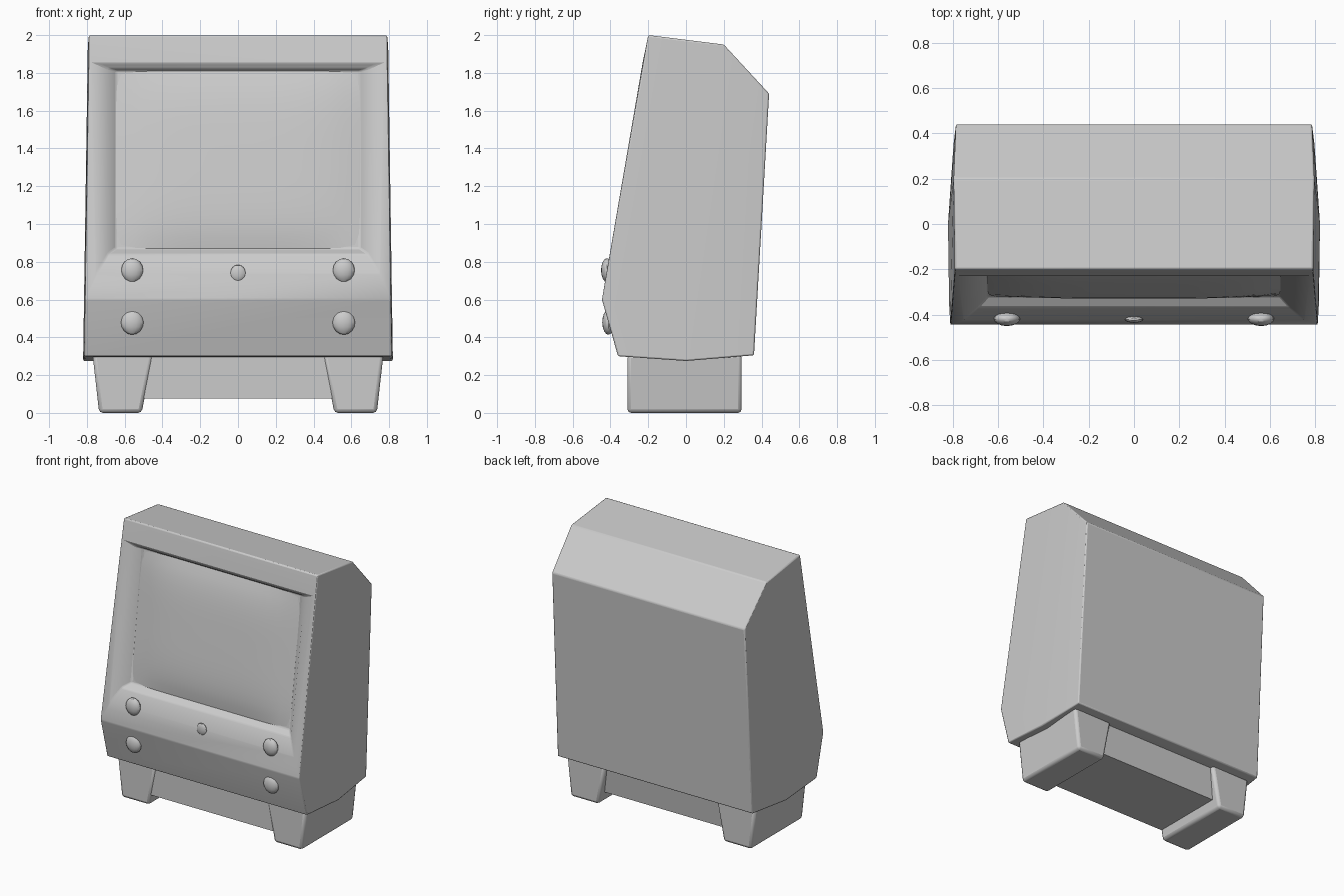
import bpy, bmesh, math
from mathutils import Vector

old = bpy.data.objects.get("Cube")
if old:
    bpy.data.objects.remove(old, do_unlink=True)

grey = bpy.data.materials.new("plain grey")
grey.use_nodes = True
colour = (0.6, 0.6, 0.6, 1)
grey.diffuse_color = colour
grey.node_tree.nodes["Principled BSDF"].inputs["Base Color"].default_value = colour


def finish(name, bm, bevel=0.0, angle=30):
    bmesh.ops.recalc_face_normals(bm, faces=bm.faces)
    mesh = bpy.data.meshes.new(name)
    bm.to_mesh(mesh)
    bm.free()
    ob = bpy.data.objects.new(name, mesh)
    bpy.context.collection.objects.link(ob)
    mesh.materials.append(grey)
    if bevel:
        mod = ob.modifiers.new("soft edges", "BEVEL")
        mod.width, mod.segments, mod.limit_method = bevel, 2, "ANGLE"
        mod.angle_limit = math.radians(25)
    bpy.ops.object.select_all(action="DESELECT")
    ob.select_set(True)
    bpy.context.view_layer.objects.active = ob
    bpy.ops.object.shade_smooth_by_angle(angle=math.radians(angle))
    return ob


def front_y(z):
    """Depth of the sloping front at height z."""
    return -0.2 - (2.0 - z) * 0.245 / 1.4 if z > 0.6 else -0.445 + (0.6 - z) * 0.28


# Cabinet: side outline as (half width, y, z), widest along the side seam
outline = [(0.79, -0.2, 2.0), (0.81, -0.445, 0.6), (0.815, -0.36, 0.3),
           (0.82, 0.0, 0.275), (0.795, 0.36, 0.305), (0.785, 0.44, 1.69),
           (0.795, 0.2, 1.95)]
bm = bmesh.new()
left, right = ([bm.verts.new((s * x, y, z)) for x, y, z in outline] for s in (1, -1))
for side in (left, right):
    bm.faces.new([side[i] for i in (0, 1, 2, 3, 6)])
    bm.faces.new([side[i] for i in (3, 4, 5, 6)])
for i in range(1, 7):
    j = (i + 1) % 7
    bm.faces.new([left[i], left[j], right[j], right[i]])

# Screen surround: nested rings (half width, top, bottom, top depth, bottom depth)
previous = [right[0], left[0], left[1], right[1]]
for w, top, low, d_top, d_low in [(0.75, 1.85, 0.74, 0, 0),
                                  (0.69, 1.825, 0.84, 0.02, 0.035),
                                  (0.645, 1.81, 0.87, 0.05, 0.08)]:
    ring = [bm.verts.new((x, front_y(z) + d, z)) for x, z, d in
            ((-w, top, d_top), (w, top, d_top), (w, low, d_low), (-w, low, d_low))]
    for i in range(4):
        j = (i + 1) % 4
        bm.faces.new([previous[i], previous[j], ring[j], ring[i]])
    previous = ring
bm.faces.new(previous)
finish("cabinet", bm, 0.008)

# Gently bulging screen with softened corners
bm = bmesh.new()
bmesh.ops.create_grid(bm, x_segments=16, y_segments=16, size=1)
for v in bm.verts:
    u, t = v.co.x, v.co.y
    bulge = 0.035 * (1 - u ** 4) * (1 - t ** 4)
    z = 1.34 + t * 0.47 * (1 - 0.04 * abs(u) ** 12)
    depth = 0.065 - 0.015 * t
    v.co = Vector((u * 0.645 * (1 - 0.04 * abs(t) ** 12), front_y(z) + depth - 0.004 - bulge, z))
finish("screen", bm)


# Control knobs and centre button
def knob(name, x, z, radius, height):
    bm = bmesh.new()
    bmesh.ops.create_uvsphere(bm, u_segments=16, v_segments=8, radius=1)
    for v in bm.verts:
        v.co = Vector((x + v.co.x * radius, front_y(z) + v.co.y * height, z + v.co.z * radius * 1.1))
    finish(name, bm)


for label, s in (("left", 1), ("right", -1)):
    knob(label + "_upper_knob", s * 0.56, 0.755, 0.058, 0.032)
    knob(label + "_lower_knob", s * 0.56, 0.48, 0.06, 0.032)
knob("centre_button", 0, 0.74, 0.04, 0.015)


# Feet and the bridge between them
def tapered_block(name, bottom, top, bevel):
    """Block from two rectangles given as (x0, x1, y0, y1, z)."""
    bm = bmesh.new()
    loops = []
    for x0, x1, y0, y1, z in (bottom, top):
        loops.append([bm.verts.new(p) for p in
                      ((x0, y0, z), (x1, y0, z), (x1, y1, z), (x0, y1, z))])
    low, high = loops
    bm.faces.new(low)
    bm.faces.new(high)
    for i in range(4):
        j = (i + 1) % 4
        bm.faces.new([low[i], low[j], high[j], high[i]])
    finish(name, bm, bevel)


for label, s in (("left", 1), ("right", -1)):
    inner, outer = sorted((s * 0.51, s * 0.735))
    inner_top, outer_top = sorted((s * 0.45, s * 0.77))
    tapered_block(label + "_foot", (inner, outer, -0.31, 0.295, 0),
                  (inner_top, outer_top, -0.31, 0.295, 0.31), 0.02)
tapered_block("base_bridge", (-0.52, 0.52, -0.3, 0.24, 0.075),
              (-0.5, 0.5, -0.3, 0.27, 0.31), 0)
